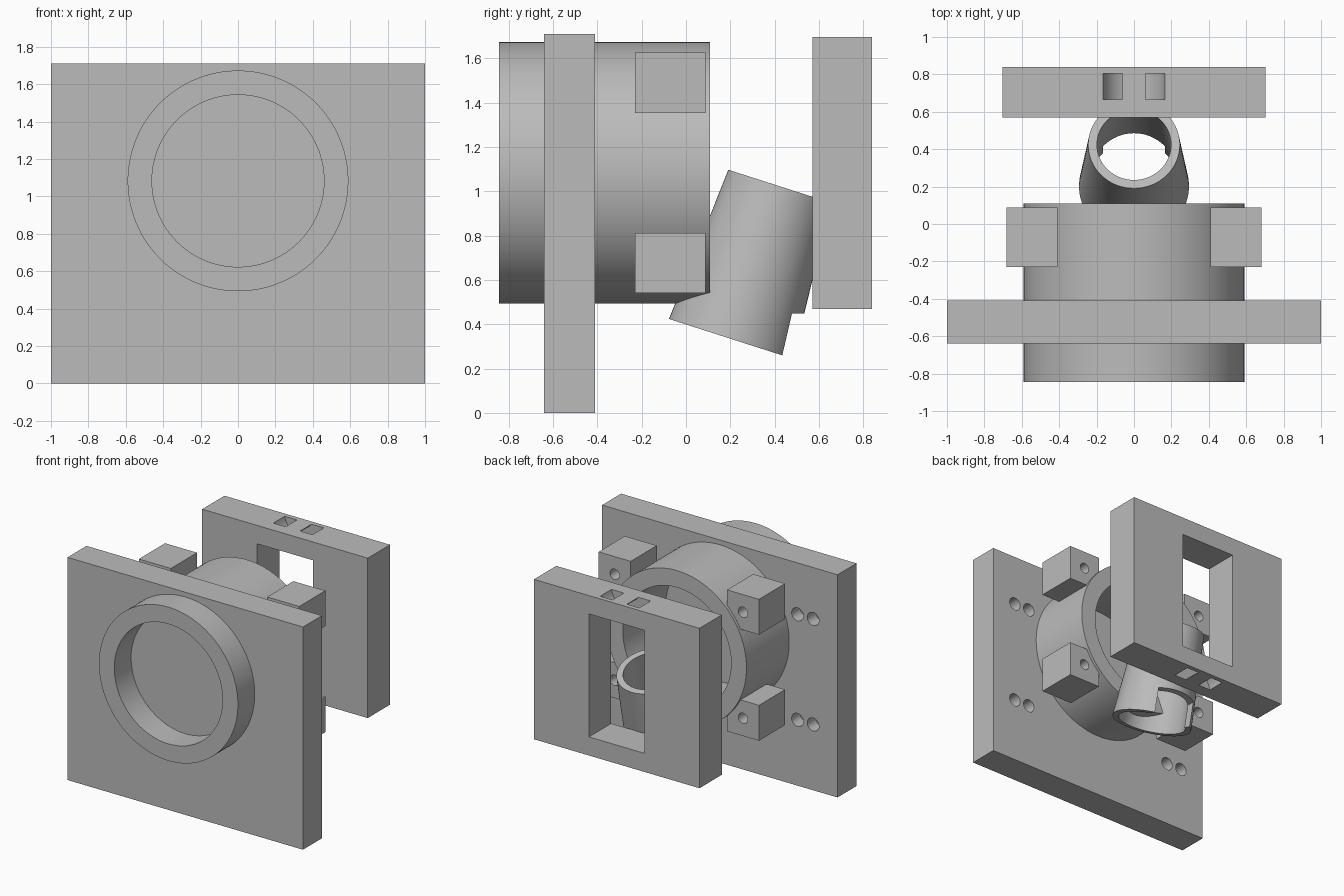
import bpy, bmesh, math
from mathutils import Matrix, Vector

default_cube = bpy.data.objects.get("Cube")
if default_cube:
    bpy.data.objects.remove(default_cube, do_unlink=True)

grey = bpy.data.materials.new("plain_grey")
grey.use_nodes = True
COLOUR = (0.5, 0.5, 0.5, 1)
grey.diffuse_color = COLOUR
grey.node_tree.nodes["Principled BSDF"].inputs["Base Color"].default_value = COLOUR


def finish(name, bm):
    bmesh.ops.recalc_face_normals(bm, faces=bm.faces)
    mesh = bpy.data.meshes.new(name)
    bm.to_mesh(mesh)
    bm.free()
    mesh.materials.append(grey)
    obj = bpy.data.objects.new(name, mesh)
    bpy.context.collection.objects.link(obj)
    return obj


def box(name, x, y, z):
    """Box from (low, high) ranges."""
    bm = bmesh.new()
    bmesh.ops.create_cube(bm, size=1)
    for v in bm.verts:
        v.co = Vector([(r[0] + r[1]) / 2 + c * (r[1] - r[0]) for r, c in zip((x, y, z), v.co)])
    return finish(name, bm)


def lathe(name, profile, start, axis, steps=96):
    """Revolve a closed (radius, height) profile around an axis."""
    bm = bmesh.new()
    rings = []
    for i in range(steps):
        a = 2 * math.pi * i / steps
        rings.append([bm.verts.new((r * math.cos(a), r * math.sin(a), h)) for r, h in profile])
    n = len(profile)
    for i in range(steps):
        a, b = rings[i], rings[(i + 1) % steps]
        for j in range(n):
            k = (j + 1) % n
            bm.faces.new((a[j], b[j], b[k], a[k]))
    turn = Vector(axis).to_track_quat('Z', 'Y').to_matrix().to_4x4()
    bm.transform(Matrix.Translation(start) @ turn)
    return finish(name, bm)


def rod(name, x, z, r, y0, y1):
    """Solid cylinder along y."""
    bm = bmesh.new()
    bmesh.ops.create_cone(bm, cap_ends=True, segments=32, radius1=r, radius2=r, depth=y1 - y0)
    bm.transform(Matrix.Translation((x, (y0 + y1) / 2, z)) @ Matrix.Rotation(math.pi / 2, 4, 'X'))
    return finish(name, bm)


def cut(target, cutters):
    for c in cutters:
        m = target.modifiers.new("cut", 'BOOLEAN')
        m.operation, m.solver, m.object = 'DIFFERENCE', 'EXACT', c
    bpy.context.view_layer.objects.active = target
    for m in list(target.modifiers):
        bpy.ops.object.modifier_apply(modifier=m.name)
    for c in cutters:
        bpy.data.objects.remove(c, do_unlink=True)


def smooth(obj):
    bpy.ops.object.select_all(action='DESELECT')
    obj.select_set(True)
    bpy.context.view_layer.objects.active = obj
    bpy.ops.object.shade_smooth_by_angle(angle=math.radians(30))


MID = 1.083  # height of the main tube axis

# Front plate with pairs of blind holes in its back
front_plate = box("front_plate", (-1, 1), (-0.64, -0.41), (0, 1.71))
cut(front_plate, [rod("hole", s * x, z, 0.05, -0.51, -0.3)
                  for s in (-1, 1) for x in (0.66, 0.793) for z in (0.505, 1.315)])
smooth(front_plate)

# Main tube through the plate
main_tube = lathe("main_tube", [(0.46, 0), (0.59, 0), (0.59, 0.953), (0.46, 0.953)],
                  (0, -0.844, MID), (0, 1, 0), 128)
smooth(main_tube)

# Four drilled mounting blocks
for side, s in (("left", 1), ("right", -1)):
    for level, t in (("upper", 1), ("lower", -1)):
        x, z = s * 0.545, MID + t * 0.407
        block = box(f"{level}_{side}_block", (x - 0.136, x + 0.136), (-0.23, 0.087),
                    (z - 0.136, z + 0.136))
        cut(block, [rod("hole", x, z, 0.04, -0.4, 0.3)])
        smooth(block)

# Rear plate with window and curved strap channels in its top and bottom edges
LOW, HIGH = 0.469, 1.697
rear_plate = box("rear_plate", (-0.703, 0.703), (0.57, 0.84), (LOW, HIGH))
cutters = [box("window_cut", (-0.236, 0.236), (0.4, 1), (0.612, 1.556))]
for z in (HIGH + 0.035, LOW - 0.035):
    cutters.append(lathe("channel_cut", [(0.071, 0), (0.17, 0), (0.17, 0.138), (0.071, 0.138)],
                         (0, 0.666, z), (0, 1, 0), 64))
cut(rear_plate, cutters)
smooth(rear_plate)

# Tilted tapered pipe with a notch at the back of its lower rim
tilt = math.radians(17.8)
pipe = lathe("tilted_pipe", [(0.247, 0), (0.294, 0), (0.245, 0.723), (0.198, 0.723)],
             (0, 0.203, 0.334), (0, math.sin(tilt), math.cos(tilt)))
cut(pipe, [box("notch_cut", (-0.165, 0.165), (0.25, 0.8), (0.1, 0.449))])
smooth(pipe)
